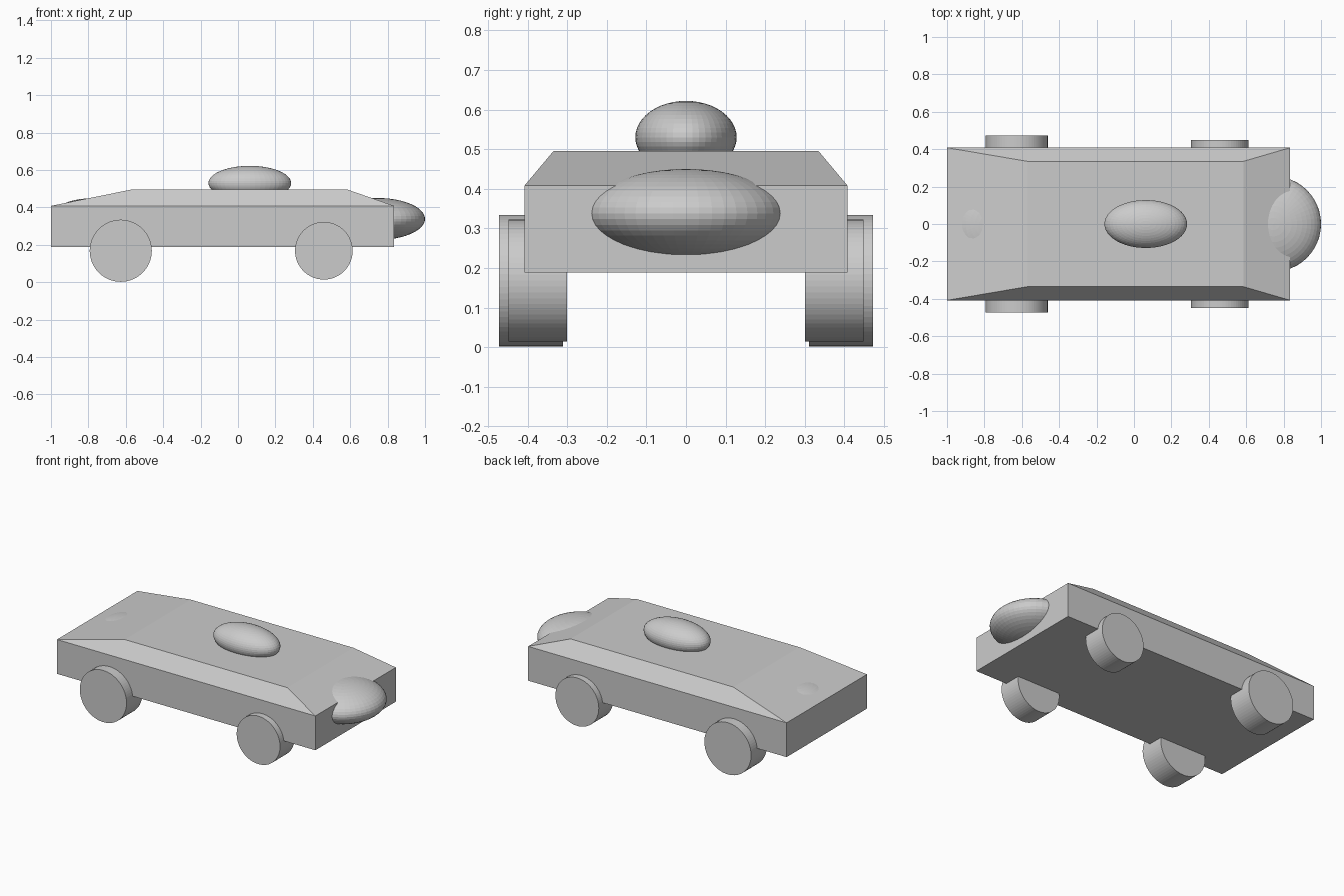
import bpy, bmesh, math

if "Cube" in bpy.data.objects:
    bpy.data.objects.remove(bpy.data.objects["Cube"])

def finish(bm, name):
    bmesh.ops.recalc_face_normals(bm, faces=bm.faces)
    mesh = bpy.data.meshes.new(name)
    bm.to_mesh(mesh)
    bm.free()
    obj = bpy.data.objects.new(name, mesh)
    bpy.context.collection.objects.link(obj)
    return obj

def loft(name, sections):
    """Stack rectangles given as (z, x_min, x_max, half_width)."""
    bm = bmesh.new()
    rings = [[bm.verts.new(p) for p in ((x0, -w, z), (x1, -w, z), (x1, w, z), (x0, w, z))]
             for z, x0, x1, w in sections]
    for a, b in zip(rings, rings[1:]):
        for i in range(4):
            j = (i + 1) % 4
            bm.faces.new((a[i], a[j], b[j], b[i]))
    bm.faces.new(rings[0][::-1])
    bm.faces.new(rings[-1])
    return finish(bm, name)

def ellipsoid(name, centre, radii):
    bm = bmesh.new()
    bmesh.ops.create_uvsphere(bm, u_segments=48, v_segments=24, radius=1)
    bmesh.ops.scale(bm, vec=radii, verts=bm.verts)
    obj = finish(bm, name)
    obj.location = centre
    return obj

def wheel(name, x, y_in, y_out, radius, side):
    bm = bmesh.new()
    bmesh.ops.create_cone(bm, cap_ends=True, segments=64, radius1=radius,
                          radius2=radius, depth=y_out - y_in)
    obj = finish(bm, name)
    obj.rotation_euler.x = math.pi / 2
    obj.location = (x, side * (y_in + y_out) / 2, 0.168)
    return obj

# Box body with sloped upper deck
loft("body", [(0.188, -1.0, 0.835, 0.408),
              (0.408, -1.0, 0.835, 0.408),
              (0.495, -0.57, 0.585, 0.335)])

# Cabin dome, rounded nose and the tail bulge that barely breaks the deck
ellipsoid("cabin_dome", (0.063, 0, 0.53), (0.221, 0.128, 0.092))
ellipsoid("nose", (0.745, 0, 0.338), (0.255, 0.255, 0.112))
ellipsoid("tail_bulge", (-0.80, 0, 0.335), (0.199, 0.26, 0.112))

# Wheels: larger pair at the rear
for label, side in (("right", -1), ("left", 1)):
    wheel("rear_wheel_" + label, -0.627, 0.311, 0.472, 0.166, side)
    wheel("front_wheel_" + label, 0.459, 0.301, 0.449, 0.154, side)
